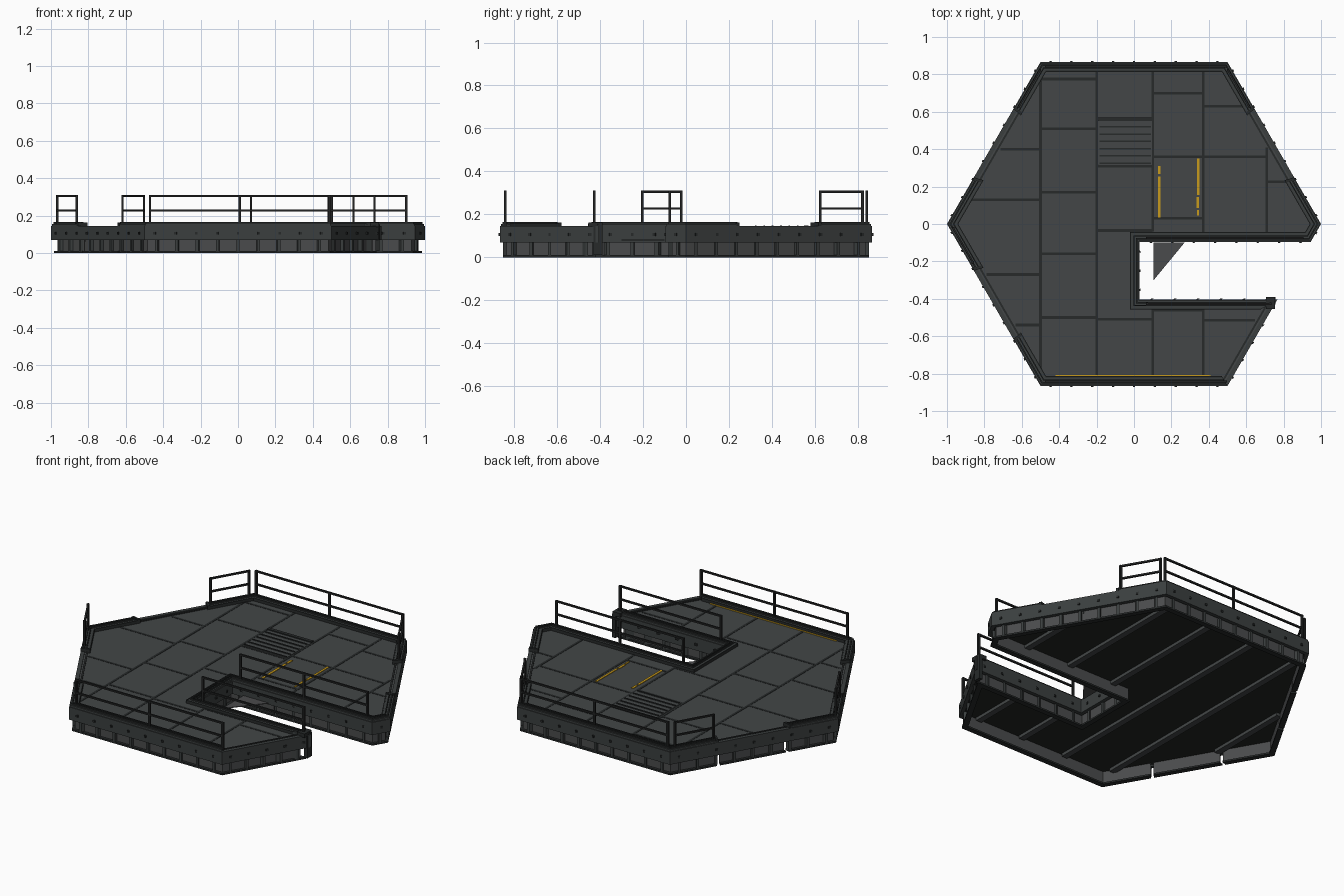
import bpy, bmesh, math
from mathutils import Vector, Matrix

if "Cube" in bpy.data.objects:
    bpy.data.objects.remove(bpy.data.objects["Cube"])

def material(name, c):
    m = bpy.data.materials.new(name)
    m.diffuse_color = (*c, 1)
    m.use_nodes = True
    m.node_tree.nodes["Principled BSDF"].inputs["Base Color"].default_value = m.diffuse_color
    return m

DECK = material("deck_steel", (.056, .062, .063))
FASCIA = material("fascia_steel", (.043, .049, .049))
WALL = material("recessed_wall_steel", (.068, .070, .072))
TRIM = material("dark_trim", (.020, .023, .023))
RAIL = material("railing_black", (.016, .017, .017))
UNDER = material("underside_dark", (.016, .018, .017))
YELLOW = material("worn_yellow", (.58, .33, .012))

# Outline: hexagon with a slot cut in from the right (counter-clockwise)
H = .866
OUT = [Vector(p) for p in [(1, 0), (.5, H), (-.5, H), (-1, 0), (-.5, -H), (.5, -H),
                           (.766, -.405), (.03, -.405), (.03, -.095), (.945, -.095)]]
N = len(OUT)
UR, BACK, UL, LL, FRONT, LR, SLOT_LOW, SLOT_END, SLOT_UP, NOSE = range(N)

def inward(i):
    d = (OUT[(i + 1) % N] - OUT[i]).normalized()
    return Vector((-d.y, d.x))

def offset(i, o):
    """Mitred corner i moved inward by o."""
    a, b = inward(i - 1 if i else N - 1), inward(i)
    return OUT[i] + (a + b) * (o / (1 + a.dot(b)))

def on_edge(i, t, o):
    return offset(i, o).lerp(offset((i + 1) % N, o), t)

def length(i):
    return (OUT[(i + 1) % N] - OUT[i]).length

def prism(bm, pts, z0, z1):
    lo = [bm.verts.new((p[0], p[1], z0)) for p in pts]
    hi = [bm.verts.new((p[0], p[1], z1)) for p in pts]
    bm.faces.new(lo[::-1])
    bm.faces.new(hi)
    n = len(pts)
    for i in range(n):
        bm.faces.new((lo[i], lo[(i + 1) % n], hi[(i + 1) % n], hi[i]))

def bar(bm, i, t0, t1, o0, o1, z0, z1):
    """Block along outline edge i, between fractions t and inward offsets o."""
    prism(bm, [on_edge(i, t0, o0), on_edge(i, t1, o0), on_edge(i, t1, o1), on_edge(i, t0, o1)], z0, z1)

def box(bm, x0, x1, y0, y1, z0, z1):
    prism(bm, [(x0, y0), (x1, y0), (x1, y1), (x0, y1)], z0, z1)

def beam(bm, a, b, w):
    """Square bar between two 3D points."""
    a, b = Vector(a), Vector(b)
    d = b - a
    m = Matrix.Translation((a + b) / 2) @ d.to_track_quat('Z', 'Y').to_matrix().to_4x4()
    bmesh.ops.create_cube(bm, size=1, matrix=m @ Matrix.Diagonal((w, w, d.length, 1)))

def finish(bm, name, *mats):
    bmesh.ops.recalc_face_normals(bm, faces=bm.faces[:])
    me = bpy.data.meshes.new(name)
    if len(mats) > 1:
        for f in bm.faces:
            f.material_index = 1 if f.normal.z < -.5 else 0
    bm.to_mesh(me)
    bm.free()
    for m in mats:
        me.materials.append(m)
    ob = bpy.data.objects.new(name, me)
    bpy.context.collection.objects.link(ob)
    return ob

def spans(i, notch):
    """Edge pieces: notched slanted edges are split in three."""
    return [(0, .283), (.302, .698), (.717, 1)] if i in notch else [(0, 1)]

# Deck slab, dark underneath
bm = bmesh.new()
prism(bm, [offset(i, .02) for i in range(N)], .08, .14)
finish(bm, "deck", DECK, UNDER)

# Outer fascia band, recessed wall and bottom flange
bm = bmesh.new()
for i in range(N):
    bar(bm, i, 0, 1, 0, .022, .07, .145)
finish(bm, "fascia_band", FASCIA)
wall, flange, ribs, bolts = [bmesh.new() for _ in range(4)]
for i in range(N):
    for t0, t1 in spans(i, (UL, LL)):
        bar(wall, i, t0, t1, .03, .038, .008, .08)
        bar(flange, i, t0, t1, .014, .045, 0, .01)
    n = max(1, round(length(i) / .115))
    for k in range(n):
        t, w = (k + .5) / n, .006 / length(i)
        bar(bolts, i, t - w, t + w, -.006, .002, .1, .112)
        bar(ribs, i, t - w * 1.3, t + w * 1.3, .014, .032, .008, .072)
finish(wall, "recessed_wall", WALL)
finish(flange, "bottom_flange", TRIM)
finish(ribs, "wall_ribs", FASCIA)
finish(bolts, "fascia_bolts", TRIM)

# Raised curb with dark ridges; open in the middle of the slanted sides
curb, ridge, sill = bmesh.new(), bmesh.new(), bmesh.new()
for i in range(N):
    if i in (UR, UL, LL):
        pieces = [(0, .28), (.72, 1)]
        bar(sill, i, .28, .72, .03, .04, .138, .144)
        for t in (.28, .72):
            bar(ridge, i, t - .008, t + .008, .0, .052, .14, .163)
    elif i == LR:
        pieces = []
        bar(sill, i, 0, 1, .03, .04, .138, .144)
    else:
        pieces = [(0, 1)]
    for t0, t1 in pieces:
        bar(curb, i, t0, t1, .004, .05, .138, .156)
        bar(ridge, i, t0, t1, .012, .02, .15, .165)
        bar(ridge, i, t0, t1, .028, .034, .15, .165)
        bar(ridge, i, t0, t1, .046, .052, .138, .158)
box(ridge, .705, .755, -.455, -.39, .14, .163)
finish(curb, "curb", FASCIA)
finish(ridge, "curb_ridges", TRIM)
finish(sill, "opening_sills", TRIM)

# Slot tip end plate and loose bottom web in the slot
bm = bmesh.new()
box(bm, .735, .757, -.43, -.39, .01, .15)
finish(bm, "slot_tip_plate", TRIM)
bm = bmesh.new()
prism(bm, [(.105, -.3), (.27, -.1), (.105, -.1)], .078, .082)
finish(bm, "slot_web", WALL)

# Deck seams: upright (x, y0, y1) and crosswise (x0, x1, y)
bm = bmesh.new()
W, Z0, Z1 = .007, .139, .1415
for x, y0, y1 in [(-.5, -.81, .81), (-.2, -.82, .82), (.1, -.04, .82), (.1, -.82, -.45),
                  (.37, -.05, .82), (.37, -.82, -.45), (.71, -.05, .41)]:
    box(bm, x - W, x + W, y0, y1, Z0, Z1)
for x0, x1, ys in [(-1, -.5, (.4, .13, -.27, -.54)), (-.5, -.2, (.775, .51, .17, -.16, -.5)),
                   (-.2, .1, (.31, -.035, -.51)), (.1, .37, (.7, .36, .03, -.46)),
                   (.37, 1, (.63, -.515)), (.37, .71, (.36,)), (.71, 1, (.225,))]:
    for y in ys:
        lim = .945 - abs(y) / 1.732
        box(bm, max(x0, -lim), min(x1, lim), y - W, y + W, Z0, Z1)
finish(bm, "deck_seams", TRIM)

# Louvred vent
bm = bmesh.new()
box(bm, -.19, .095, .315, .555, .139, .143)
finish(bm, "vent_plate", DECK)
bm = bmesh.new()
for k in range(6):
    y = .325 + k * .039
    box(bm, -.185, .09, y - .004, y + .004, .14, .147)
box(bm, -.195, .095, .55, .57, .14, .149)
finish(bm, "vent_slats", TRIM)

# Yellow safety stripes, partly worn
bm = bmesh.new()
for x0, x1, y0, y1 in [(-.42, .41, -.815, -.806), (.12, .85, -.056, -.045),
                       (.128, .142, .035, .255), (.128, .142, .268, .31),
                       (.337, .35, .155, .35), (.333, .347, .085, .145), (.337, .347, .045, .075)]:
    box(bm, x0, x1, y0, y1, .139, .1435)
finish(bm, "safety_stripes", YELLOW)

# Underside beams running front to back
bm = bmesh.new()
for x in (-.8, -.5, -.2, .1, .4, .7):
    y = min(.82, 1.732 * (.95 - abs(x)))
    for y0, y1 in ([(-y, y)] if x < 0 else [(-.06, y)] + ([(-y, -.45)] if y > .5 else [])):
        box(bm, x - .018, x + .018, y0, y1, .062, .081)
finish(bm, "underside_beams", DECK)

# Railings: end posts, optional middle post, two rails
def railing(name, a, b, posts=2):
    bm = bmesh.new()
    a, b = Vector(a), Vector(b)
    for k in range(posts):
        p = a.lerp(b, k / (posts - 1))
        beam(bm, (*p, .14), (*p, .31), .012)
    for z in (.305, .228):
        beam(bm, (*a, z), (*b, z), .010)
    finish(bm, name, RAIL)

railing("back_railing", (-.47, .842), (.49, .842), 3)
railing("front_railing", (-.47, -.842), (.49, -.842), 3)
railing("slot_upper_railing", (.07, -.075), (.9, -.075), 3)
railing("slot_lower_railing", (.07, -.427), (.73, -.427))
railing("left_back_railing", (-.617, .625), (-.503, .822))
railing("right_back_railing", (.617, .625), (.503, .822))
railing("left_front_railing", (-.967, -.022), (-.862, -.204))
